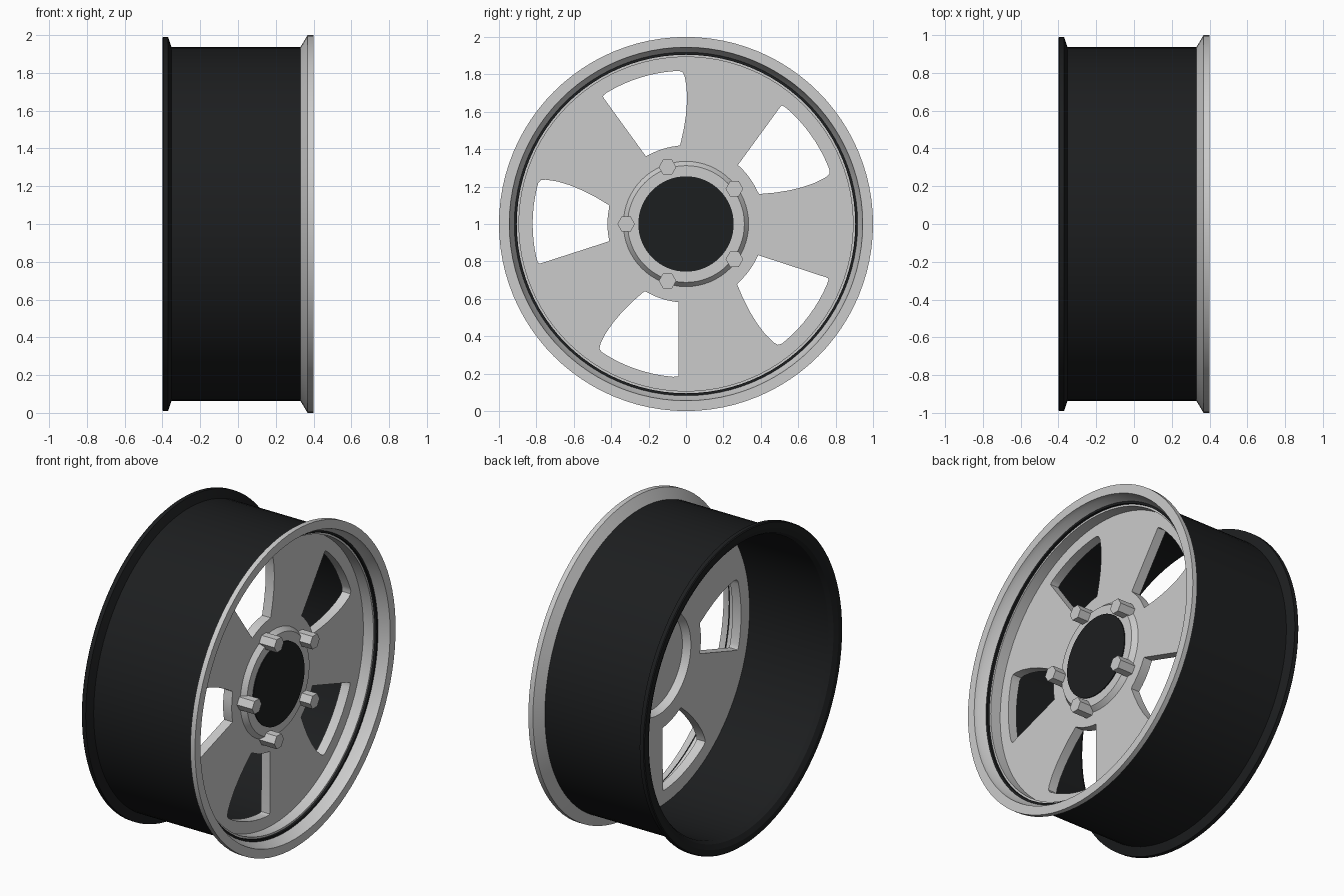
import bpy, bmesh
from math import sin, cos, pi, radians
from mathutils import Matrix, Vector

if "Cube" in bpy.data.objects:
    bpy.data.objects.remove(bpy.data.objects["Cube"])

CENTRE = Vector((0, 0, 1))
black = bpy.data.materials.new("black_paint")
black.diffuse_color = (0.012, 0.013, 0.014, 1)
black.use_nodes = True
black.node_tree.nodes["Principled BSDF"].inputs["Base Color"].default_value = black.diffuse_color


def finish(bm, name, mat=None, smooth=True):
    bmesh.ops.remove_doubles(bm, verts=bm.verts, dist=1e-5)
    bmesh.ops.recalc_face_normals(bm, faces=bm.faces)
    me = bpy.data.meshes.new(name)
    bm.to_mesh(me)
    bm.free()
    ob = bpy.data.objects.new(name, me)
    bpy.context.collection.objects.link(ob)
    if mat:
        me.materials.append(mat)
    if smooth:
        bpy.ops.object.select_all(action='DESELECT')
        ob.select_set(True)
        bpy.context.view_layer.objects.active = ob
        bpy.ops.object.shade_smooth_by_angle(angle=radians(25))
    return ob


def lathe(name, profile, mat=None, steps=96):
    """Spin an (x, radius) profile around the wheel's x axis."""
    bm = bmesh.new()
    vs = [bm.verts.new((x, 0, 1 + r)) for x, r in profile]
    closed = profile[0][1] > 0
    es = [bm.edges.new((a, b)) for a, b in zip(vs, vs[1:])]
    if closed:
        es.append(bm.edges.new((vs[-1], vs[0])))
    bmesh.ops.spin(bm, geom=vs + es, cent=CENTRE, axis=(1, 0, 0),
                   angle=2 * pi, steps=steps)
    return finish(bm, name, mat)


def arc(r, a0, a1, n):
    return [(r * cos(radians(a0 + (a1 - a0) * i / n)),
             r * sin(radians(a0 + (a1 - a0) * i / n))) for i in range(n + 1)]


# Black barrel with flared back flange
lathe("barrel", [(-0.40, 0.985), (-0.395, 0.99), (-0.37, 0.99), (-0.352, 0.936),
                 (0.335, 0.936), (0.335, 0.905), (-0.36, 0.905), (-0.385, 0.92),
                 (-0.40, 0.95)], black)

# Stepped front lip
lathe("front_lip", [(0.33, 0.936), (0.368, 1.0), (0.40, 1.0), (0.40, 0.945),
                    (0.375, 0.94), (0.32, 0.91), (0.32, 0.893), (0.19, 0.893),
                    (0.19, 0.906), (0.33, 0.906)])

# Spoke disc: filled outline with five windows
window = ([(-.41, .10), (-.48, .142), (-.55, .178), (-.62, .207), (-.69, .228),
           (-.75, .237), (-.777, .234), (-.79, .218)]
          + arc(.82, 166, 193, 8)
          + [(-.792, -.204), (-.786, -.212), (-.775, -.21), (-.41, -.092)]
          + arc(.42, 190, 169, 6))
loops = [arc(0.9, 0, 360, 96)[:-1], arc(0.33, 0, 360, 64)[:-1]]
for k in range(5):
    c, s = cos(k * 2 * pi / 5), sin(k * 2 * pi / 5)
    loops.append([(c * y - s * z, s * y + c * z) for y, z in window])
cu = bpy.data.curves.new("spoke_disc", 'CURVE')
cu.dimensions = '2D'
cu.fill_mode = 'BOTH'
cu.extrude = 0.03
for pts in loops:
    sp = cu.splines.new('POLY')
    sp.points.add(len(pts) - 1)
    for p, (y, z) in zip(sp.points, pts):
        p.co = (y, z, 0, 1)
    sp.use_cyclic_u = True
disc = bpy.data.objects.new("spoke_disc", cu)
bpy.context.collection.objects.link(disc)
disc.location = (0.22, 0, 1)
disc.rotation_euler = (pi / 2, 0, pi / 2)
bpy.ops.object.select_all(action='DESELECT')
disc.select_set(True)
bpy.context.view_layer.objects.active = disc
bpy.ops.object.convert(target='MESH')
bpy.ops.object.shade_smooth_by_angle(angle=radians(25))

# Raised hub and black centre cap
lathe("hub", [(0.235, 0), (0.235, 0.30), (0.19, 0.32), (0.19, 0.335), (0.25, 0.335),
              (0.28, 0.312), (0.28, 0)], steps=64)
lathe("centre_cap", [(0.27, 0), (0.27, 0.255), (0.286, 0.255), (0.286, 0)],
      black, steps=64)

# Five hexagonal lug nuts
for k in range(5):
    a = pi + k * 2 * pi / 5
    bm = bmesh.new()
    pos = Matrix.Translation((0.303, 0.32 * cos(a), 1 + 0.32 * sin(a)))
    # turned so two corners lie along y
    turn = Matrix(((0, 0, 1, 0), (1, 0, 0, 0), (0, 1, 0, 0), (0, 0, 0, 1)))
    flat = Matrix.Rotation(pi / 2, 4, 'Z')
    bmesh.ops.create_cone(bm, cap_ends=True, segments=6, radius1=0.047,
                          radius2=0.047, depth=0.106, matrix=pos @ turn @ flat)
    finish(bm, f"lug_nut_{k + 1}", smooth=False)
